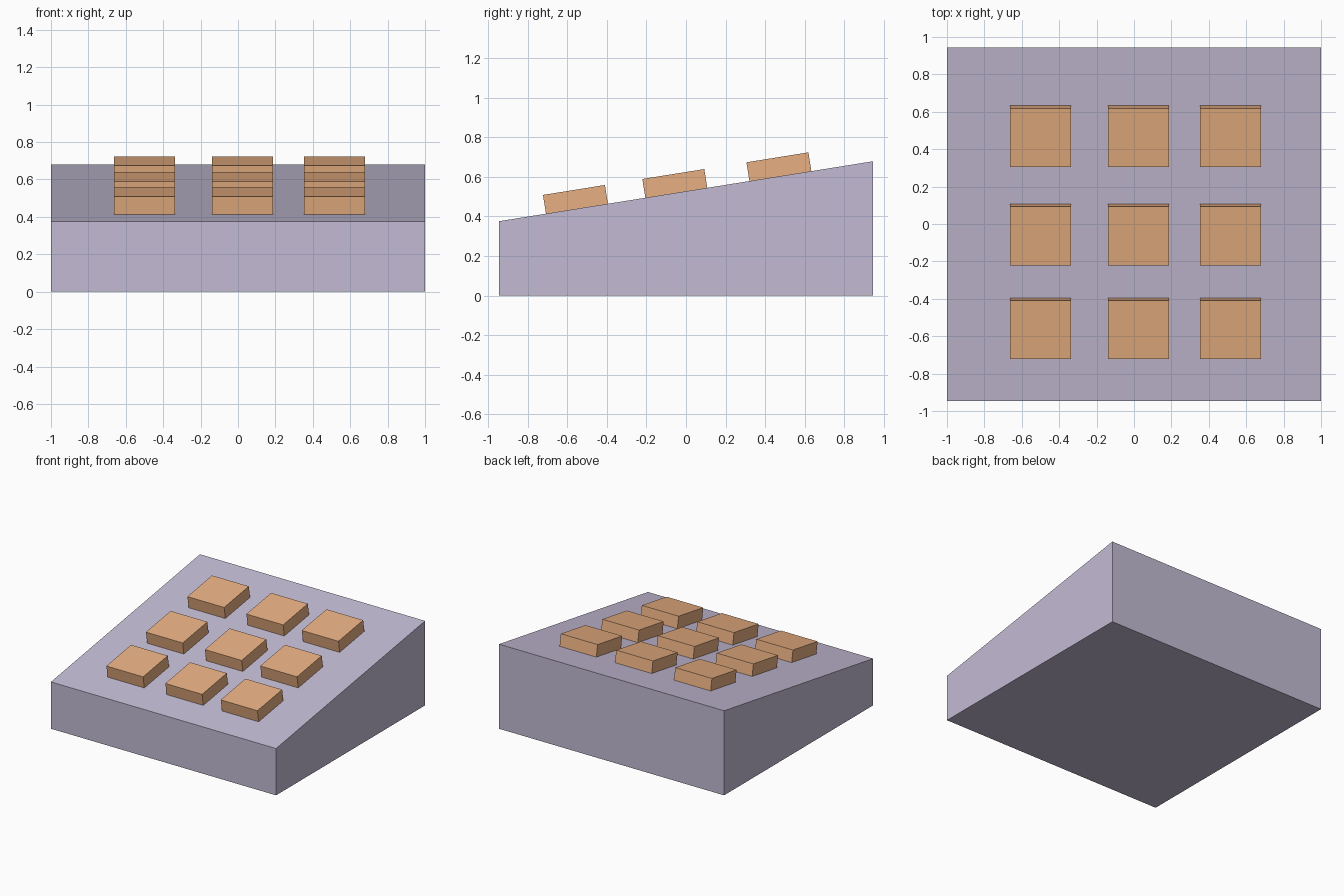
import bpy, bmesh, math
from mathutils import Matrix

if "Cube" in bpy.data.objects:
    bpy.data.objects.remove(bpy.data.objects["Cube"])

W, D = 1.0, 0.945            # half width and half depth of the body
Z_FRONT, Z_BACK = 0.376, 0.679
SLOPE = (Z_BACK - Z_FRONT) / (2 * D)
TILT = math.atan(SLOPE)


def material(name, color):
    m = bpy.data.materials.new(name)
    m.diffuse_color = color
    m.use_nodes = True
    m.node_tree.nodes["Principled BSDF"].inputs["Base Color"].default_value = m.diffuse_color
    return m


def add_object(name, bm, mat):
    bmesh.ops.recalc_face_normals(bm, faces=bm.faces)
    me = bpy.data.meshes.new(name)
    bm.to_mesh(me)
    bm.free()
    me.materials.append(mat)
    ob = bpy.data.objects.new(name, me)
    bpy.context.collection.objects.link(ob)
    return ob


lilac = material("lilac", (0.55, 0.5, 0.66, 1))
orange = material("orange", (0.8, 0.43, 0.22, 1))

# Wedge body: side profile extruded across the width
bm = bmesh.new()
profile = [(-D, 0), (D, 0), (D, Z_BACK), (-D, Z_FRONT)]
side = bm.faces.new([bm.verts.new((-W, y, z)) for y, z in profile])
ext = bmesh.ops.extrude_face_region(bm, geom=[side])
new_verts = [g for g in ext["geom"] if isinstance(g, bmesh.types.BMVert)]
bmesh.ops.translate(bm, verts=new_verts, vec=(2 * W, 0, 0))
add_object("wedge_body", bm, lilac)

# Keys: 3 x 3 blocks resting on the sloped top
KEY_W, KEY_L, KEY_H = 0.326, 0.317, 0.096
for row, y in enumerate((-0.551, -0.049, 0.477)):
    for col, x in enumerate((-0.5, 0.024, 0.516)):
        bm = bmesh.new()
        bmesh.ops.create_cube(bm, size=1, matrix=Matrix.Translation((0, 0, KEY_H / 2))
                              @ Matrix.Diagonal((KEY_W, KEY_L, KEY_H, 1)))
        key = add_object(f"key_{row + 1}_{col + 1}", bm, orange)
        key.location = (x, y, Z_FRONT + (y + D) * SLOPE)
        key.rotation_euler.x = TILT
